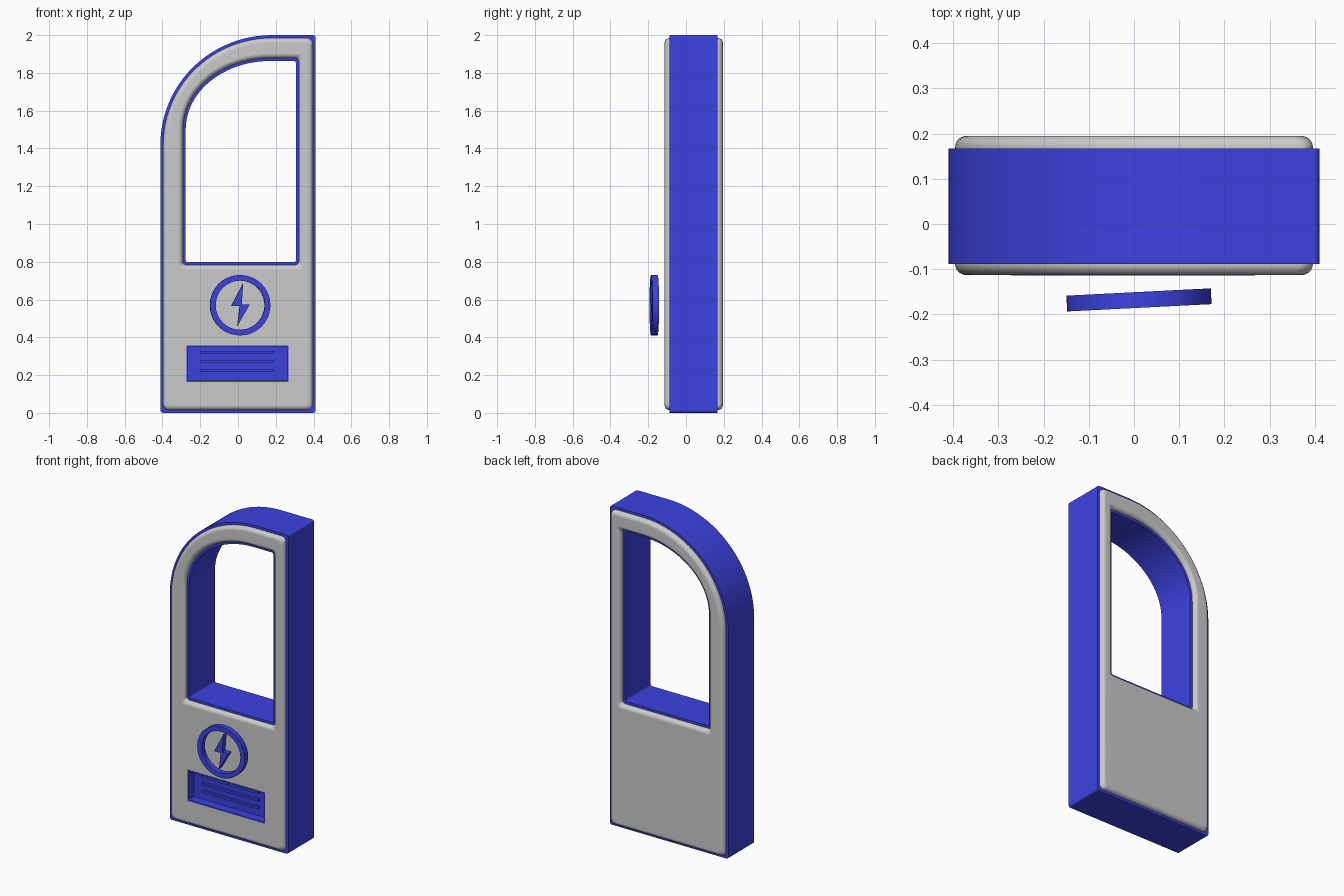
import bpy, bmesh, math

if "Cube" in bpy.data.objects:
    bpy.data.objects.remove(bpy.data.objects["Cube"])

blue = bpy.data.materials.new("blue")
blue.diffuse_color = (0.045, 0.055, 0.75, 1)
blue.use_nodes = True
blue.node_tree.nodes["Principled BSDF"].inputs["Base Color"].default_value = blue.diffuse_color

# x0, x1, z0, z1, then the centre of the big rounded corner
OUTER = (-0.411, 0.411, 0.0, 2.0, 0.18, 1.42)
WINDOW = (-0.277, 0.307, 0.798, 1.863, 0.17, 1.5)


def outline(shape, d, r):
    """Panel outline inset by d: three small corners and one large arc."""
    x0, x1, z0, z1, cx, cz = shape
    x0, x1, z0, z1 = x0 + d, x1 - d, z0 + d, z1 - d
    pts = []
    for px, pz, start in ((x0 + r, z0 + r, 180), (x1 - r, z0 + r, 270), (x1 - r, z1 - r, 0)):
        for i in range(5):
            a = math.radians(start + i * 22.5)
            pts.append((px + r * math.cos(a), pz + r * math.sin(a)))
    for i in range(25):
        a = math.radians(90 + i * 90 / 24)
        pts.append((cx + (cx - x0) * math.cos(a), cz + (z1 - cz) * math.sin(a)))
    return pts


def rect(x0, x1, z0, z1):
    return [(x0, z0), (x1, z0), (x1, z1), (x0, z1)]


def circle(r, n=40):
    return [(r * math.cos(2 * math.pi * i / n), r * math.sin(2 * math.pi * i / n)) for i in range(n)]


def loft(name, rings, closed=False, mat=blue):
    """Skin a list of (points, y) rings; closed joins last to first, otherwise ends are capped."""
    bm = bmesh.new()
    vs = [[bm.verts.new((x, y, z)) for x, z in pts] for pts, y in rings]
    n = len(vs[0])
    pairs = list(zip(vs, vs[1:])) + ([(vs[-1], vs[0])] if closed else [])
    for a, b in pairs:
        for i in range(n):
            j = (i + 1) % n
            bm.faces.new((a[i], a[j], b[j], b[i]))
    if not closed:
        bm.faces.new(vs[0])
        bm.faces.new(vs[-1])
    bmesh.ops.recalc_face_normals(bm, faces=bm.faces[:])
    me = bpy.data.meshes.new(name)
    bm.to_mesh(me)
    bm.free()
    ob = bpy.data.objects.new(name, me)
    bpy.context.collection.objects.link(ob)
    if mat:
        me.materials.append(mat)
    return ob


def activate(ob):
    bpy.ops.object.select_all(action='DESELECT')
    ob.select_set(True)
    bpy.context.view_layer.objects.active = ob


def smooth(ob):
    activate(ob)
    bpy.ops.object.shade_smooth_by_angle(angle=math.radians(32))


# Blue band running round the outside and through the window
yf, yb = -0.088, 0.167
o, w = outline(OUTER, 0, 0.014), outline(WINDOW, 0, 0.012)
band = loft("side_band", [(o, yf), (o, yb), (w, yb), (w, yf)], closed=True)

# Grey panel with rounded edges, proud of the band front and back
B, GF, GB = 0.025, -0.113, 0.195
steps = [math.radians(i * 15) for i in range(7)]
profile = [(0.015 + B * (1 - math.cos(a)), B * (1 - math.sin(a))) for a in steps]
front = [(d, GF + t) for d, t in reversed(profile)]
back = [(d, GB - t) for d, t in profile]
side = front + back
rings = [(outline(OUTER, d, 0.03), y) for d, y in side]
rings += [(outline(WINDOW, -d, 0.02), y) for d, y in reversed(side)]
panel = loft("door_panel", rings, closed=True, mat=None)

# Recess cut in the front
cutter = loft("recess_cutter", [(rect(-0.27, 0.266, 0.165, 0.356), y) for y in (-0.3, -0.045)], mat=None)
cutter.hide_render = True
for ob in (panel, band):
    activate(ob)
    m = ob.modifiers.new("recess", 'BOOLEAN')
    m.operation, m.solver, m.object = 'DIFFERENCE', 'EXACT', cutter
    bpy.ops.object.modifier_apply(modifier=m.name)
bpy.data.objects.remove(cutter)
for ob in (band, panel):
    smooth(ob)
    ob.modifiers.new("flat_faces", 'WEIGHTED_NORMAL').keep_sharp = True

# Blue tray lining the recess
tray_out, tray_in = rect(-0.272, 0.268, 0.163, 0.358), rect(-0.264, 0.26, 0.171, 0.35)
loft("recess_tray", [(tray_out, -0.04), (tray_out, -0.1145), (tray_in, -0.1145), (tray_in, -0.06)])

# Vent bars
for i, z in enumerate((0.32, 0.273, 0.225)):
    loft(f"vent_bar_{i + 1}", [(rect(-0.2, 0.19, z - 0.007, z + 0.007), y) for y in (-0.074, -0.055)])

# Round badge with a lightning bolt, floating and slightly turned
T = 0.0175
ro, ri = circle(0.16), circle(0.13)
ring = loft("badge_ring", [(ro, -T), (ro, T), (ri, T), (ri, -T)], closed=True)
smooth(ring)
bolt_pts = [(0.016, 0.116), (-0.047, -0.004), (-0.002, -0.004), (-0.015, -0.11), (0.05, 0.003), (0.008, 0.004)]
bolt = loft("badge_bolt", [(bolt_pts, -T), (bolt_pts, T)])
for ob in (ring, bolt):
    ob.location = (0.011, -0.168, 0.57)
    ob.rotation_euler.z = math.radians(2.9)
